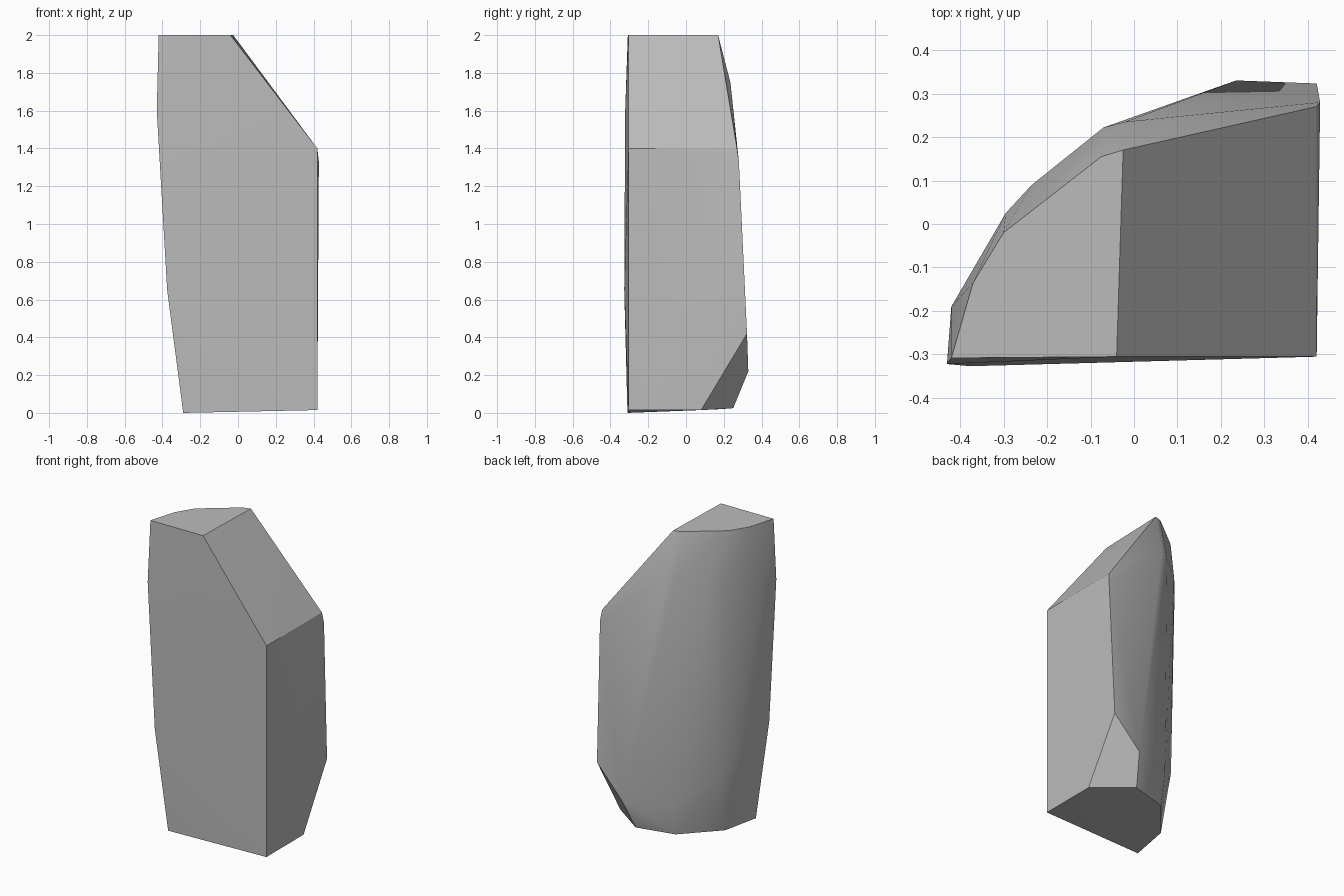
import bpy
import bmesh
import math

# Remove the default cube
default_cube = bpy.data.objects.get("Cube")
if default_cube:
    bpy.data.objects.remove(default_cube, do_unlink=True)


def make_material(name, colour):
    material = bpy.data.materials.new(name)
    material.use_nodes = True
    material.diffuse_color = colour
    shader = material.node_tree.nodes["Principled BSDF"]
    shader.inputs["Base Color"].default_value = colour
    return material


def make_convex_stone(name, corner_groups, material):
    """Wrap a tight convex skin around the named corner groups."""
    bm = bmesh.new()
    for corners in corner_groups.values():
        for corner in corners:
            bm.verts.new(corner)
    hull = bmesh.ops.convex_hull(bm, input=bm.verts[:])
    unused = {g for g in hull["geom_interior"] + hull["geom_unused"]
              if isinstance(g, bmesh.types.BMVert)}
    bmesh.ops.delete(bm, geom=list(unused), context="VERTS")
    # Merge coplanar triangles into clean cut faces
    bmesh.ops.dissolve_limit(bm, angle_limit=math.radians(1),
                             verts=bm.verts[:], edges=bm.edges[:])
    bmesh.ops.recalc_face_normals(bm, faces=bm.faces[:])
    mesh = bpy.data.meshes.new(name)
    bm.to_mesh(mesh)
    bm.free()
    mesh.materials.append(material)
    stone = bpy.data.objects.new(name, mesh)
    bpy.context.collection.objects.link(stone)
    return stone


# Corners of the shard, grouped by the feature they shape
corner_groups = {
    "flat_top": [(-.42, -.308, 2), (-.04, -.305, 2), (-.025, .17, 2),
                 (-.075, .155, 2), (-.3, -.02, 2), (-.37, -.135, 2)],
    "front_edge": [(-.43, -.322, 1.6), (-.375, -.327, .65), (-.29, -.31, 0)],
    "right_cut": [(.42, -.305, 1.4), (.42, .27, 1.4), (.428, .28, 1.33),
                  (.42, -.305, .015)],
    "low_chamfer": [(.42, .323, .42), (.235, .33, .22),
                    (.19, .25, .025), (.42, .08, .015)],
    "back_shoulder": [(-.02, .235, 1.75), (-.07, .222, 1.7),
                      (-.235, .09, 1.7), (-.295, .025, 1.68),
                      (-.42, -.19, 1.6)],
    "back_foot": [(-.37, -.2, .65), (-.27, .02, .4), (-.05, .225, .22),
                  (-.055, .185, .02), (-.25, -.05, .01), (-.265, -.03, .18)],
}

stone_grey = make_material("stone grey", (.5, .5, .5, 1))
rock_shard = make_convex_stone("rock_shard", corner_groups, stone_grey)

# Smooth the rounded back while keeping the cut edges crisp
bpy.ops.object.select_all(action="DESELECT")
rock_shard.select_set(True)
bpy.context.view_layer.objects.active = rock_shard
bpy.ops.object.shade_smooth_by_angle(angle=math.radians(30))
